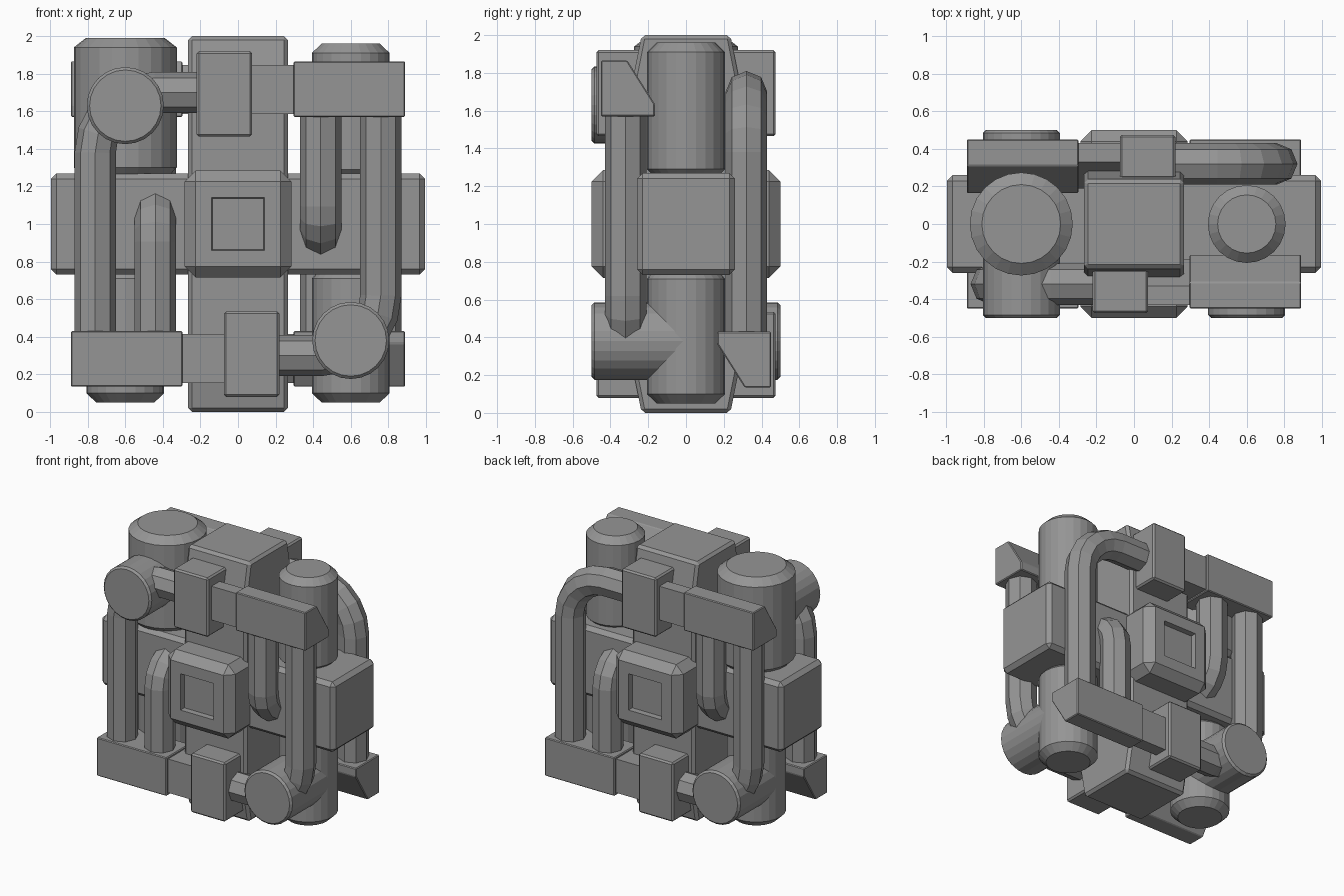
import bpy, bmesh, math
from mathutils import Vector, Matrix

if "Cube" in bpy.data.objects:
    bpy.data.objects.remove(bpy.data.objects["Cube"])

C = Vector((0, 0, 1))
GREY = bpy.data.materials.new("dark_grey")
GREY.diffuse_color = (0.3, 0.3, 0.3, 1)
GREY.use_nodes = True
GREY.node_tree.nodes["Principled BSDF"].inputs["Base Color"].default_value = GREY.diffuse_color


def turn(axis):
    """Half turn about an axis through the model centre."""
    return Matrix.Translation(C) @ Matrix.Rotation(math.pi, 4, axis) @ Matrix.Translation(-C)


TURNS = {"front_top": Matrix.Identity(4), "front_bottom": turn('Y'),
         "back_top": turn('Z'), "back_bottom": turn('X')}


def finish(bm, name, places=None):
    bmesh.ops.recalc_face_normals(bm, faces=bm.faces[:])
    me = bpy.data.meshes.new(name)
    bm.to_mesh(me)
    bm.free()
    me.materials.append(GREY)
    for key in (places or [""]):
        ob = bpy.data.objects.new(f"{key}_{name}" if key else name, me)
        bpy.context.collection.objects.link(ob)
        if key:
            ob.matrix_world = TURNS[key]


def bevel(bm, width):
    if width:
        bmesh.ops.recalc_face_normals(bm, faces=bm.faces[:])
        bmesh.ops.bevel(bm, geom=bm.edges[:], offset=width, segments=1,
                        profile=0.5, affect='EDGES')


def box(lo, hi, width=0.0):
    bm = bmesh.new()
    bmesh.ops.create_cube(bm, size=1)
    for v in bm.verts:
        v.co = [(a + b) / 2 + c * (b - a) for a, b, c in zip(lo, hi, v.co)]
    bevel(bm, width)
    return bm


def prism(profile, x0, x1, width=0.0):
    """Extrude a (y, z) outline along x."""
    bm = bmesh.new()
    rings = [[bm.verts.new((x, y, z)) for y, z in profile] for x in (x0, x1)]
    n = len(profile)
    for r in rings:
        bm.faces.new(r)
    for i in range(n):
        j = (i + 1) % n
        bm.faces.new((rings[0][i], rings[0][j], rings[1][j], rings[1][i]))
    bevel(bm, width)
    return bm


def loft(rings):
    bm = bmesh.new()
    vs = [[bm.verts.new(p) for p in r] for r in rings]
    n = len(vs[0])
    for a, b in zip(vs, vs[1:]):
        for i in range(n):
            j = (i + 1) % n
            bm.faces.new((a[i], a[j], b[j], b[i]))
    bm.faces.new(vs[0])
    bm.faces.new(vs[-1])
    return bm


def lathe(profile, origin, axis='Z', n=24):
    """Stack (radius, height) rings along z or y."""
    rings = []
    for r, h in profile:
        ring = []
        for i in range(n):
            a = 2 * math.pi * i / n
            c, s = r * math.cos(a), r * math.sin(a)
            ring.append(Vector(origin) + Vector((c, s, h) if axis == 'Z' else (c, h, s)))
        rings.append(ring)
    return loft(rings)


def pipe(path, normal, r=0.11, n=8):
    """Sweep an octagon along a planar path."""
    path, normal = [Vector(p) for p in path], Vector(normal)
    rings = []
    for i, p in enumerate(path):
        t = (path[min(i + 1, len(path) - 1)] - path[max(i - 1, 0)]).normalized()
        side = normal.cross(t)
        rings.append([p + r * (math.cos(a) * normal + math.sin(a) * side)
                      for a in (2 * math.pi * k / n for k in range(n))])
    return loft(rings)


# Central upright, tapered towards both ends
half = [(0.235, 2.0), (0.285, 1.75), (0.285, 0.25), (0.235, 0.0)]
finish(prism(half + [(-y, z) for y, z in reversed(half)], -0.265, 0.265, 0.02), "upright_core")

# Cross beam
finish(box((-0.995, -0.26, 0.73), (0.995, 0.26, 1.27), 0.03), "cross_beam")

# Central cap with recessed square, front and back
bm = box((-0.285, -0.5, 0.715), (0.285, 0, 1.285), 0.06)
face = min(bm.faces, key=lambda f: f.calc_center_median().y)
bmesh.ops.inset_region(bm, faces=[face], thickness=0.085, use_even_offset=True)
bmesh.ops.inset_region(bm, faces=[face], thickness=0.004, depth=-0.04, use_even_offset=True)
finish(bm, "centre_cap", ["front_top", "back_top"])

# Upright tanks
big = [(0.24, 1.265), (0.274, 1.3), (0.274, 1.94), (0.21, 1.99)]
small = [(0.18, 1.265), (0.207, 1.29), (0.207, 1.91), (0.155, 1.96)]
low = [(0.155, 0.05), (0.207, 0.1), (0.207, 0.71), (0.18, 0.74)]
finish(lathe(big, (-0.6, 0, 0)), "large_tank")
finish(lathe(small, (0.6, 0, 0)), "small_tank")
for side, x in (("left", -0.6), ("right", 0.6)):
    finish(lathe(low, (x, 0, 0)), f"{side}_lower_tank")

# Stub drums facing forwards and backwards
drum = [(0.19, -0.5), (0.205, -0.485), (0.205, 0.0)]
finish(lathe(drum, (-0.6, 0, 1.63), 'Y'), "drum", ["front_top"])
finish(lathe(drum, (0.6, 0, 0.38), 'Y'), "lower_drum", ["front_top", "back_top"])

# Manifold, connector and clamp, repeated by half turns
every = list(TURNS)
outline = [(-0.45, 1.57), (-0.45, 1.865), (-0.31, 1.865), (-0.165, 1.635), (-0.165, 1.57)]
finish(prism(outline, 0.295, 0.89, 0.006), "manifold", every)
inner = [(-0.43, 1.585), (-0.43, 1.845), (-0.33, 1.845), (-0.19, 1.63), (-0.19, 1.585)]
finish(prism(inner, 0.0, 0.35), "connector", every)
finish(box((-0.22, -0.475, 1.465), (0.075, -0.24, 1.92), 0.012), "clamp", every)

# Long pipe from the manifold, bending round to the opposite clamp
R, Y = 0.32, -0.32
arc = [(0.44 + R * math.cos(a), Y, 0.62 - R * math.sin(a))
       for a in (math.pi / 2 * k / 5 for k in range(6))]
finish(pipe([(0.76, Y, 1.6)] + arc + [(0.15, Y, 0.30)], (0, 1, 0)), "long_pipe", every)

# Short pipe turning into the cross beam
R = 0.17
arc = [(0.44, Y + R * (1 - math.cos(a)), 1.095 - R * math.sin(a))
       for a in (math.pi / 2 * k / 4 for k in range(5))]
finish(pipe([(0.44, Y, 1.6)] + arc + [(0.44, -0.1, 0.925)], (1, 0, 0)), "short_pipe", every)
